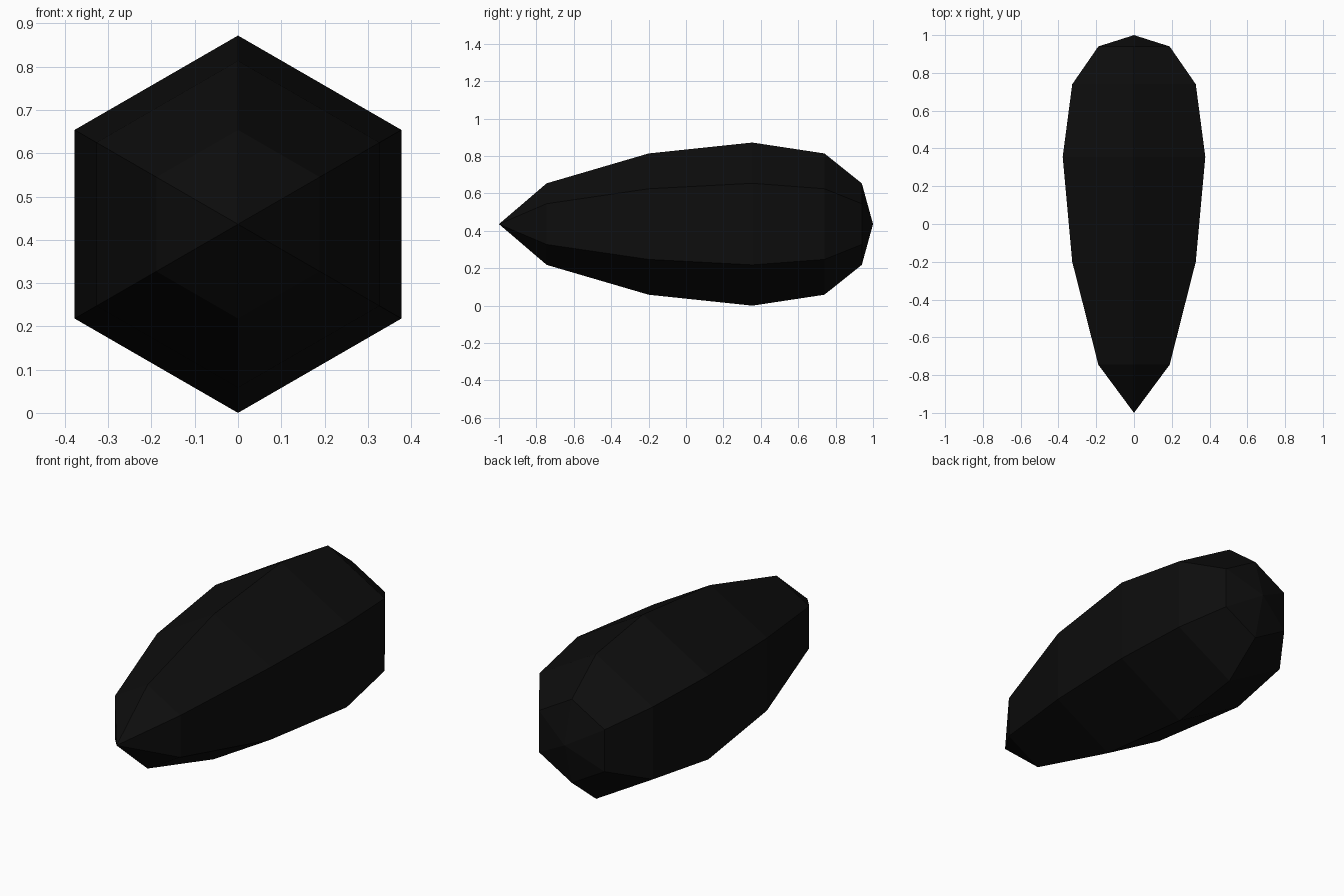
import bpy, bmesh
from math import sin, cos, pi

if "Cube" in bpy.data.objects:
    bpy.data.objects.remove(bpy.data.objects["Cube"])

R = 0.436          # widest radius, also the height of the axis
SIDES = 6

# Profile along the length: (y, radius), quarter-steps of a stretched sphere
rings_at = [(-0.745, R * 0.5), (-0.20, R * 0.866), (0.355, R),
            (0.74, R * 0.866), (0.94, R * 0.5)]

bm = bmesh.new()
tip = bm.verts.new((0, -1, R))
rear = bm.verts.new((0, 1, R))
angles = [pi / 2 + 2 * pi * i / SIDES for i in range(SIDES)]
rings = [[bm.verts.new((r * cos(a), y, R + r * sin(a))) for a in angles]
         for y, r in rings_at]

# Side panels and the pointed end caps
for i in range(SIDES):
    j = (i + 1) % SIDES
    for a, b in zip(rings, rings[1:]):
        bm.faces.new((a[i], a[j], b[j], b[i]))
    bm.faces.new((tip, rings[0][j], rings[0][i]))
    bm.faces.new((rear, rings[-1][i], rings[-1][j]))
bmesh.ops.recalc_face_normals(bm, faces=bm.faces)

mesh = bpy.data.meshes.new("seed_body")
bm.to_mesh(mesh)
bm.free()
obj = bpy.data.objects.new("seed_body", mesh)
bpy.context.collection.objects.link(obj)

# Near-black surface
mat = bpy.data.materials.new("black")
mat.diffuse_color = (0.004, 0.004, 0.004, 1)
mat.use_nodes = True
mat.node_tree.nodes["Principled BSDF"].inputs["Base Color"].default_value = mat.diffuse_color
mesh.materials.append(mat)
